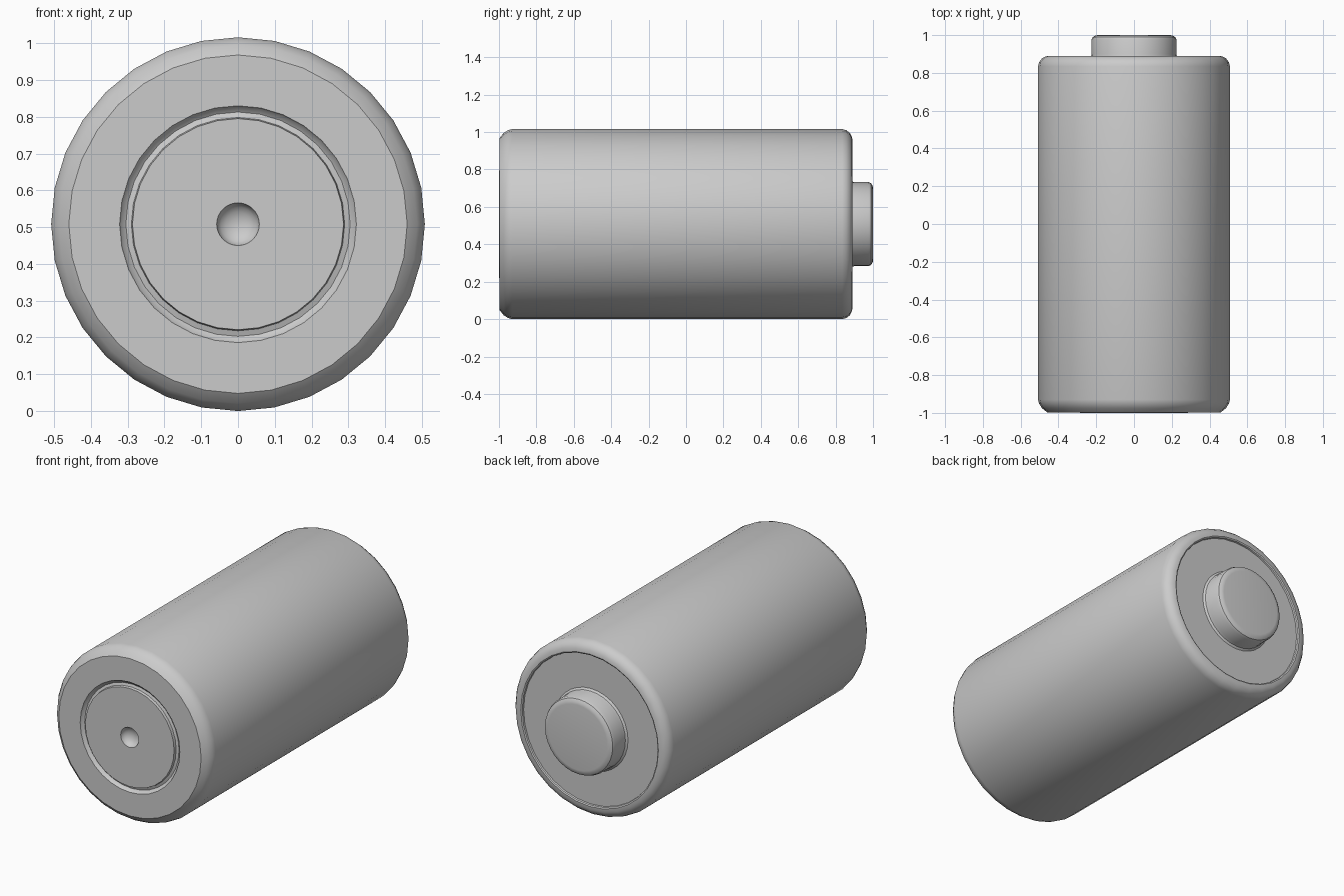
import bpy, bmesh, math

if "Cube" in bpy.data.objects:
    bpy.data.objects.remove(bpy.data.objects["Cube"])

R = 0.508      # case radius, also the height of the axis
SEG = 32


def lathe(name, profile):
    """Revolve (radius, y) points about the long y axis."""
    bm = bmesh.new()
    rings = []
    for r, y in profile:
        if r == 0:
            rings.append([bm.verts.new((0, y, R))])
            continue
        ring = []
        for i in range(SEG):
            a = 2 * math.pi * i / SEG
            ring.append(bm.verts.new((r * math.cos(a), y, R + r * math.sin(a))))
        rings.append(ring)
    for a, b in zip(rings, rings[1:]):
        for i in range(SEG):
            j = (i + 1) % SEG
            if len(a) == 1:
                bm.faces.new((a[0], b[j], b[i]))
            elif len(b) == 1:
                bm.faces.new((a[i], a[j], b[0]))
            else:
                bm.faces.new((a[i], a[j], b[j], b[i]))
    bmesh.ops.recalc_face_normals(bm, faces=bm.faces)
    mesh = bpy.data.meshes.new(name)
    bm.to_mesh(mesh)
    bm.free()
    ob = bpy.data.objects.new(name, mesh)
    bpy.context.collection.objects.link(ob)
    bpy.ops.object.select_all(action='DESELECT')
    ob.select_set(True)
    bpy.context.view_layer.objects.active = ob
    bpy.ops.object.shade_smooth_by_angle(angle=math.radians(32))
    return ob


# Central dimple in the flat end
dimple = [(0.058 * math.sin(t), -1.0 + 0.04 * math.cos(t))
          for t in (math.pi / 2 * k / 5 for k in range(6))]
dimple[0] = (0, -0.96)

# Raised centre disc, ring groove and rounded edge of the flat end
flat_end = [(0.287, -1.0), (0.29, -0.985), (0.305, -0.98), (0.318, -0.989),
            (0.322, -0.997), (0.46, -0.997), (0.487, -0.975), (0.502, -0.952),
            (R, -0.93)]

# Rounded shoulder, crimped rim and recessed disc of the button end
button_end = [(R, 0.835), (0.502, 0.857), (0.487, 0.877), (0.465, 0.888),
              (0.445, 0.89), (0.438, 0.886), (0.436, 0.876), (0, 0.876)]

lathe("battery_case", dimple + flat_end + button_end)

# Raised contact button with a small fillet at its foot
lathe("contact_button", [(0.24, 0.875), (0.228, 0.885), (0.225, 0.9),
                         (0.225, 0.975), (0.219, 0.989), (0.205, 0.998),
                         (0.19, 1.0), (0, 1.0)])
